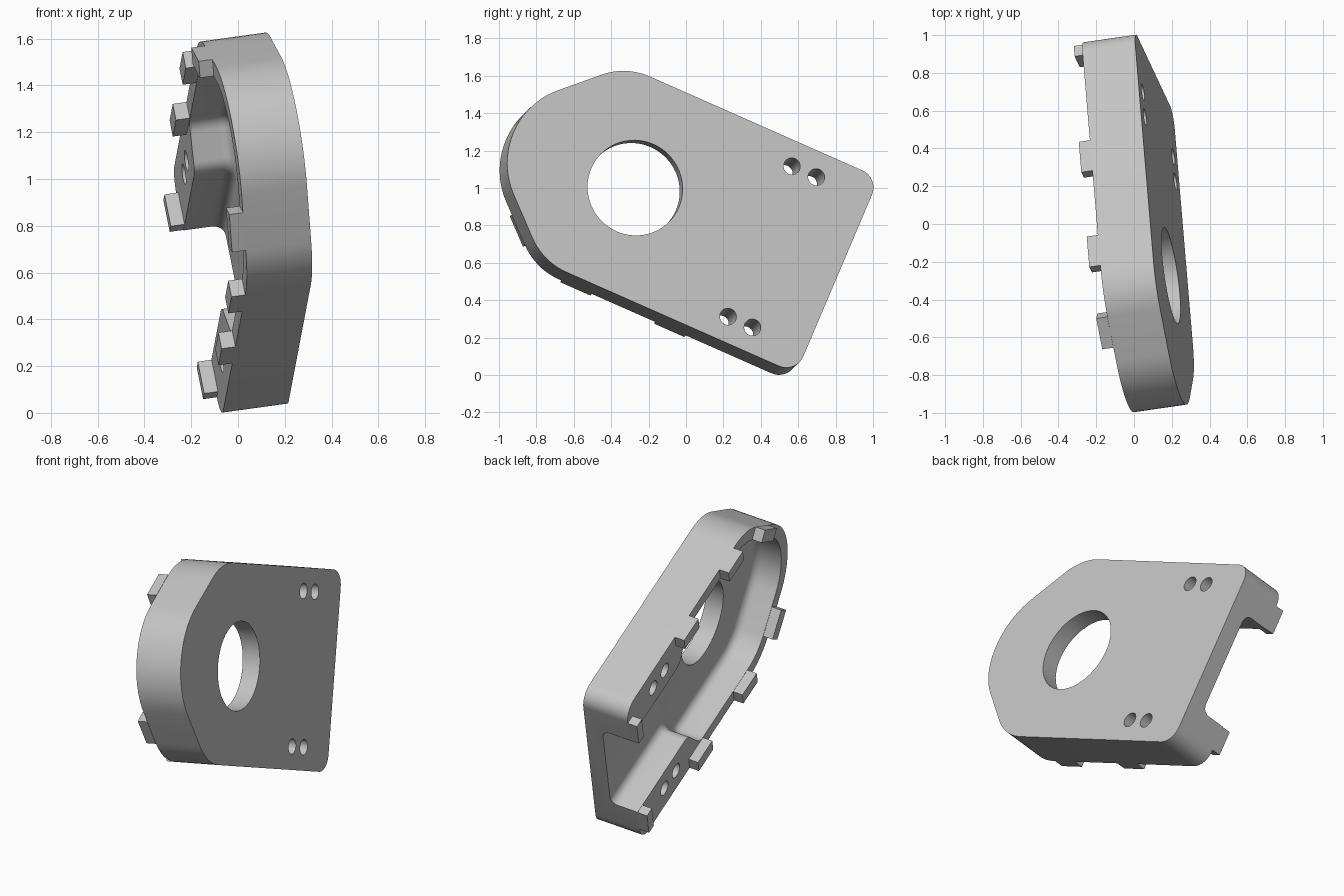
import bpy, bmesh, math
from mathutils import Vector, Matrix

old = bpy.data.objects.get("Cube")
if old:
    bpy.data.objects.remove(old, do_unlink=True)

# Tilted frame: u along the plate, v across it, n out of the flat face
n = Vector((1, 0.145, 0.138)).normalized()
u = Vector((-0.077, 0.912, -0.403))
u = (u - n * u.dot(n)).normalized()
v = n.cross(u)
origin = Vector((0.295, 0, 0)) + v * 0.827
FRAME = Matrix.Translation(origin) @ Matrix((u, v, n)).transposed().to_4x4()

DEPTH, FLOOR, TAB = 0.285, 0.11, 0.06

grey = bpy.data.materials.new("light grey")
grey.use_nodes = True
grey.diffuse_color = (0.55, 0.55, 0.55, 1)
grey.node_tree.nodes["Principled BSDF"].inputs["Base Color"].default_value = (0.55, 0.55, 0.55, 1)


def rounded(corners, steps=10):
    """Closed outline with a fillet of radius r at each (x, y, r) corner."""
    out = []
    for i, (x, y, r) in enumerate(corners):
        p = Vector((x, y))
        if r == 0:
            out.append(p)
            continue
        a = (Vector(corners[i - 1][:2]) - p).normalized()
        b = (Vector(corners[(i + 1) % len(corners)][:2]) - p).normalized()
        half = math.acos(a.dot(b)) / 2
        centre = p + (a + b).normalized() * r / math.sin(half)
        start = p + a * r / math.tan(half) - centre
        end = p + b * r / math.tan(half) - centre
        turn = math.atan2(start.x * end.y - start.y * end.x, start.dot(end))
        for k in range(steps + 1):
            out.append(centre + Matrix.Rotation(turn * k / steps, 2) @ start)
    return out


def mirrored(upper):
    """Complete an outline from its upper half, listed from right to left."""
    return upper + [(x, -y, r) for x, y, r in reversed(upper)]


def prism(name, outline, low, high, top_round=0):
    bm = bmesh.new()
    bottom = [bm.verts.new((p[0], p[1], low)) for p in outline]
    top = [bm.verts.new((p[0], p[1], high)) for p in outline]
    bm.faces.new(bottom[::-1])
    cap = bm.faces.new(top)
    for i in range(len(outline)):
        bm.faces.new((bottom[i - 1], bottom[i], top[i], top[i - 1]))
    bmesh.ops.recalc_face_normals(bm, faces=bm.faces)
    if top_round:
        bmesh.ops.bevel(bm, geom=list(cap.edges), offset=top_round, segments=5,
                        profile=0.5, affect='EDGES', clamp_overlap=False)
    mesh = bpy.data.meshes.new(name)
    bm.to_mesh(mesh)
    bm.free()
    mesh.materials.append(grey)
    obj = bpy.data.objects.new(name, mesh)
    obj.matrix_world = FRAME
    bpy.context.collection.objects.link(obj)
    return obj


def circle(x, y, r, count):
    return [(x + r * math.cos(math.tau * k / count), y + r * math.sin(math.tau * k / count))
            for k in range(count)]


def activate(obj):
    bpy.ops.object.select_all(action='DESELECT')
    obj.select_set(True)
    bpy.context.view_layer.objects.active = obj


def cut(target, cutter):
    cutter.hide_render = True
    activate(target)
    mod = target.modifiers.new("cut", 'BOOLEAN')
    mod.operation, mod.solver, mod.object = 'DIFFERENCE', 'EXACT', cutter
    bpy.ops.object.modifier_apply(modifier=mod.name)
    bpy.data.objects.remove(cutter, do_unlink=True)


# Housing body
body = prism("housing", rounded(mirrored([
    (0.54, 0.578, 0.1), (-0.945, 0.578, 0.35), (-1.36, 0.183, 0.42)])), -DEPTH, 0)

# Pocket, open at one end and narrowed between the two mounting bosses
cut(body, prism("pocket_cutter", rounded(mirrored([
    (0.8, 0.318, 0), (-0.08, 0.318, 0.08), (-0.2, 0.5, 0.08),
    (-0.915, 0.5, 0.28), (-1.282, 0.15, 0.34)])), -DEPTH - 0.2, -FLOOR, 0.05))

# Large bore and four screw holes
cut(body, prism("bore_cutter", circle(-0.644, -0.008, 0.257, 64), -0.5, 0.2))
for x in (0.085, 0.228):
    for side in (1, -1):
        cut(body, prism("screw_hole_cutter", circle(x, side * 0.444, 0.045, 24), -0.5, 0.2))

activate(body)
bpy.ops.object.shade_smooth_by_angle(angle=math.radians(30))

# Locating tabs on the rim: centre, size, and turn in degrees
TABS = {
    "end_tab": (0.51, 0.395, 0.06, 0.15, 0),
    "boss_tab": (-0.15, 0.54, 0.176, 0.076, 0),
    "wall_tab": (-0.70, 0.54, 0.176, 0.076, 0),
    "nose_tab": (-1.085, 0.395, 0.176, 0.076, 43.6),
}
for name, (x, y, length, width, turn) in TABS.items():
    spin = Matrix.Rotation(math.radians(turn), 2)
    for side, label in ((1, "upper"), (-1, "lower")):
        pts = []
        for a, b in ((-1, -1), (1, -1), (1, 1), (-1, 1)):
            p = spin @ Vector((a * length / 2, b * width / 2)) + Vector((x, y))
            pts.append((p.x, side * p.y))
        prism(label + "_" + name, pts, -DEPTH - TAB, -DEPTH)
